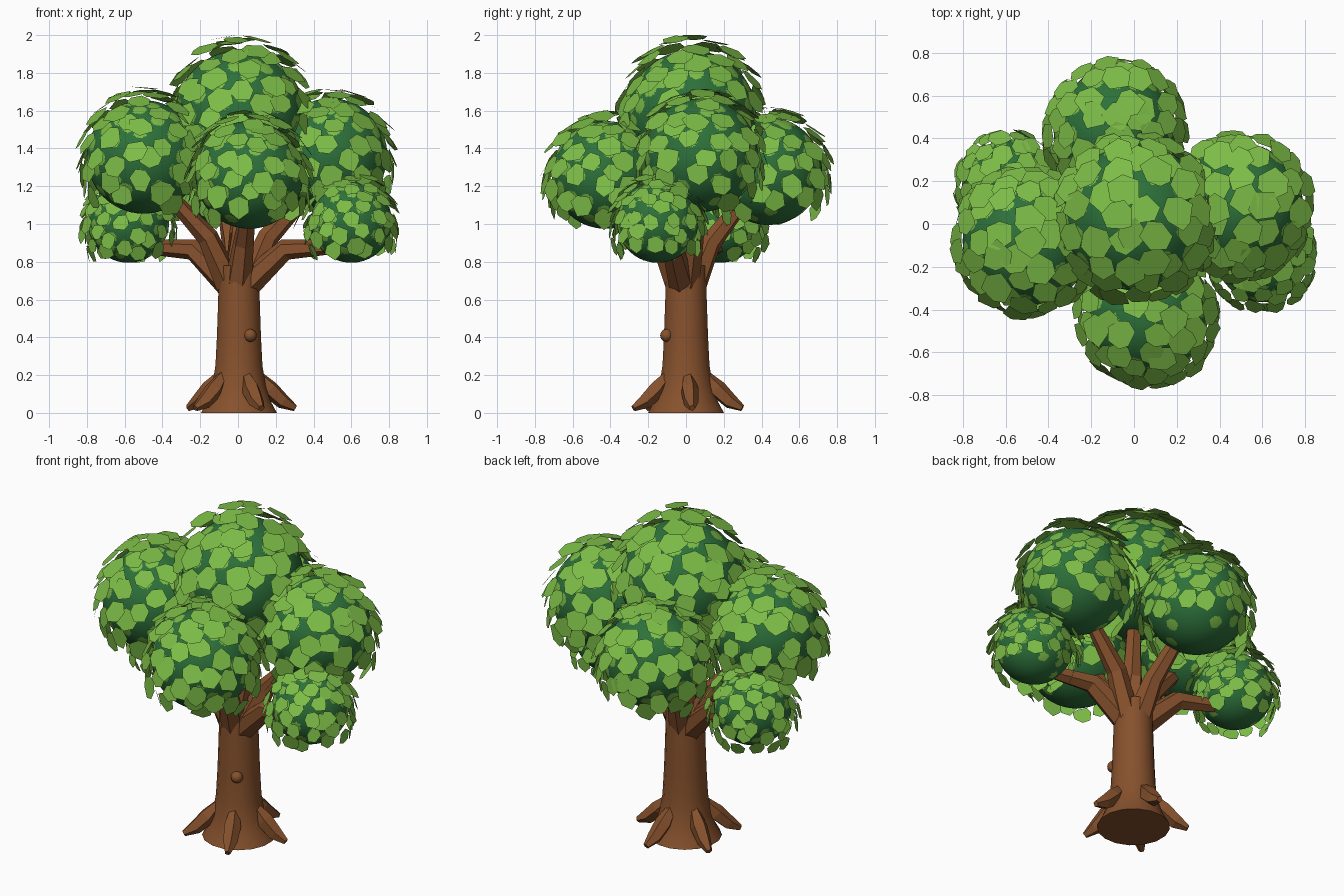
import bpy, bmesh, math, random
from mathutils import Vector, Matrix
from mathutils.kdtree import KDTree

if "Cube" in bpy.data.objects:
    bpy.data.objects.remove(bpy.data.objects["Cube"])

random.seed(4)


def material(name, colour):
    m = bpy.data.materials.new(name)
    m.diffuse_color = (*colour, 1)
    m.use_nodes = True
    m.node_tree.nodes["Principled BSDF"].inputs["Base Color"].default_value = m.diffuse_color
    return m


BARK = material("bark_brown", (0.240, 0.083, 0.026))
DARK = material("dark_green", (0.026, 0.165, 0.043))
LIGHT = material("leaf_green", (0.200, 0.500, 0.062))


def make_object(name, bm, mats, smooth=None):
    mesh = bpy.data.meshes.new(name)
    bm.to_mesh(mesh)
    bm.free()
    for m in mats:
        mesh.materials.append(m)
    ob = bpy.data.objects.new(name, mesh)
    bpy.context.collection.objects.link(ob)
    if smooth:
        bpy.ops.object.select_all(action='DESELECT')
        ob.select_set(True)
        bpy.context.view_layer.objects.active = ob
        bpy.ops.object.shade_smooth_by_angle(angle=math.radians(smooth))
    return ob


def tube(name, path, radii, sides, smooth=None):
    """Tapered tube through the path points, capped at both ends."""
    bm = bmesh.new()
    pts = [Vector(p) for p in path]
    rings = []
    for i, p in enumerate(pts):
        d = (pts[min(i + 1, len(pts) - 1)] - pts[max(i - 1, 0)]).normalized()
        u = d.cross(Vector((0, 0, 1)))
        u = u.normalized() if u.length > 0.01 else Vector((1, 0, 0))
        v = u.cross(d)
        ring = []
        for k in range(sides):
            a = math.tau * (k + 0.5) / sides
            ring.append(bm.verts.new(p + (u * math.cos(a) + v * math.sin(a)) * radii[i]))
        rings.append(ring)
    for r0, r1 in zip(rings, rings[1:]):
        for k in range(sides):
            j = (k + 1) % sides
            bm.faces.new((r0[k], r0[j], r1[j], r1[k]))
    bm.faces.new(rings[0])
    bm.faces.new(rings[-1])
    bmesh.ops.recalc_face_normals(bm, faces=bm.faces[:])
    return make_object(name, bm, [BARK], smooth)


# Trunk with flared foot
profile = [(0, 0.205), (0.06, 0.172), (0.14, 0.145), (0.25, 0.127),
           (0.4, 0.119), (0.6, 0.112), (0.78, 0.109)]
tube("trunk", [(0.005, 0, z) for z, r in profile], [r for z, r in profile], 16, 40)

# Roots fanning out around the foot
for i in range(5):
    a = math.radians(6 + 72 * i)
    c, s = math.cos(a), math.sin(a)
    tube("root_%d" % (i + 1),
         [(c * r, s * r, z) for r, z in ((0.10, 0.205), (0.17, 0.125), (0.24, 0.06), (0.305, 0.025))],
         [0.026, 0.05, 0.042, 0.018], 5)

# Knot on the trunk
bm = bmesh.new()
bmesh.ops.create_uvsphere(bm, u_segments=12, v_segments=8, radius=0.034,
                          matrix=Matrix.Translation((0.065, -0.103, 0.41)))
make_object("trunk_knot", bm, [BARK], 40)

# Branches reaching into the foliage
branches = {
    "left_high": [(-0.05, 0, 0.68), (-0.16, -0.04, 0.93), (-0.38, -0.07, 1.17)],
    "right_high": [(0.05, 0, 0.68), (0.16, 0.04, 0.93), (0.38, 0.07, 1.17)],
    "left_low": [(-0.05, 0.02, 0.68), (-0.24, 0.09, 0.865), (-0.50, 0.18, 0.88)],
    "right_low": [(0.05, -0.02, 0.68), (0.25, -0.07, 0.865), (0.52, -0.14, 0.88)],
    "front": [(0.0, -0.04, 0.68), (0.03, -0.13, 0.90), (0.06, -0.32, 1.12)],
    "back": [(0.0, 0.04, 0.68), (-0.03, 0.13, 0.90), (-0.08, 0.32, 1.14)],
    "middle": [(0.0, 0, 0.68), (0.01, 0.0, 0.95), (0.02, 0.02, 1.35)],
}
for name, path in branches.items():
    tube("branch_" + name, path, [0.073, 0.057, 0.037], 6)


def leaf_plate(bm, centre, normal, size):
    """Irregular flat leaf lying against the given direction."""
    tilt = Vector([random.uniform(-0.13, 0.13) for _ in range(3)])
    rot = (normal + tilt).to_track_quat('Z', 'Y')
    n, start = random.choice((6, 6, 7)), random.uniform(0, math.tau)
    verts = []
    for k in range(n):
        a = start + math.tau * (k + random.uniform(-0.18, 0.18)) / n
        r = size * random.uniform(0.86, 1.15)
        verts.append(bm.verts.new(centre + rot @ Vector((r * math.cos(a), r * math.sin(a), 0))))
    bm.faces.new(verts)


def foliage(name, centre, radius, shell, lift, size, detail):
    """Dark ball with leaf patches, under a shell of loose drooping leaves."""
    centre = Vector(centre)
    count = int(3.5 * shell ** 2 / size ** 2)
    dirs = []
    for i in range(count):
        z = 1 - 2 * (i + 0.5) / count
        a = i * 2.39996 + len(name)
        h = math.sqrt(1 - z * z)
        d = Vector((h * math.cos(a), h * math.sin(a), z))
        d += Vector([random.uniform(-0.10, 0.10) for _ in range(3)])
        dirs.append(d.normalized())
    leaves = [d for d in dirs if d.z > -0.68]
    patches = [d for d in dirs if d.z > -0.6 or (d.z > -0.88 and random.random() < 0.5)]

    # Ball, coloured by distance to the nearest patch centre
    tree = KDTree(len(patches))
    for i, d in enumerate(patches):
        tree.insert(d, i)
    tree.balance()
    bm = bmesh.new()
    bmesh.ops.create_icosphere(bm, subdivisions=detail, radius=radius)
    for f in bm.faces:
        d = f.calc_center_median().normalized()
        f.material_index = 1 if tree.find(d)[2] < 0.66 * size / shell else 0
    bmesh.ops.translate(bm, verts=bm.verts[:], vec=centre)
    make_object(name + "_ball", bm, [DARK, LIGHT], 60)

    # Loose leaves, tipped upward so their lower edges stand off the ball
    bm = bmesh.new()
    for d in leaves:
        p = centre + d * (shell * (1 + 0.12 * max(-d.z, 0)) + random.uniform(-0.012, 0.012))
        p.z += lift * max(d.z, 0)
        leaf_plate(bm, p, d + Vector((0, 0, 0.36)),
                   size * random.uniform(0.92, 1.1) * (1 + 0.12 * max(d.z, 0)))
    make_object(name + "_leaves", bm, [LIGHT])


foliage("top_foliage", (0.01, 0.03, 1.58), 0.34, 0.380, 0.030, 0.068, 6)
foliage("left_foliage", (-0.50, -0.08, 1.355), 0.30, 0.335, 0.020, 0.063, 6)
foliage("right_foliage", (0.49, 0.08, 1.365), 0.30, 0.330, 0.015, 0.063, 6)
foliage("front_foliage", (0.06, -0.425, 1.26), 0.285, 0.322, 0.010, 0.061, 6)
foliage("back_foliage", (-0.09, 0.435, 1.28), 0.285, 0.322, 0.015, 0.061, 6)
foliage("small_left_foliage", (-0.58, 0.18, 1.01), 0.215, 0.248, 0.005, 0.047, 5)
foliage("small_right_foliage", (0.60, -0.15, 1.01), 0.215, 0.248, 0.005, 0.047, 5)
